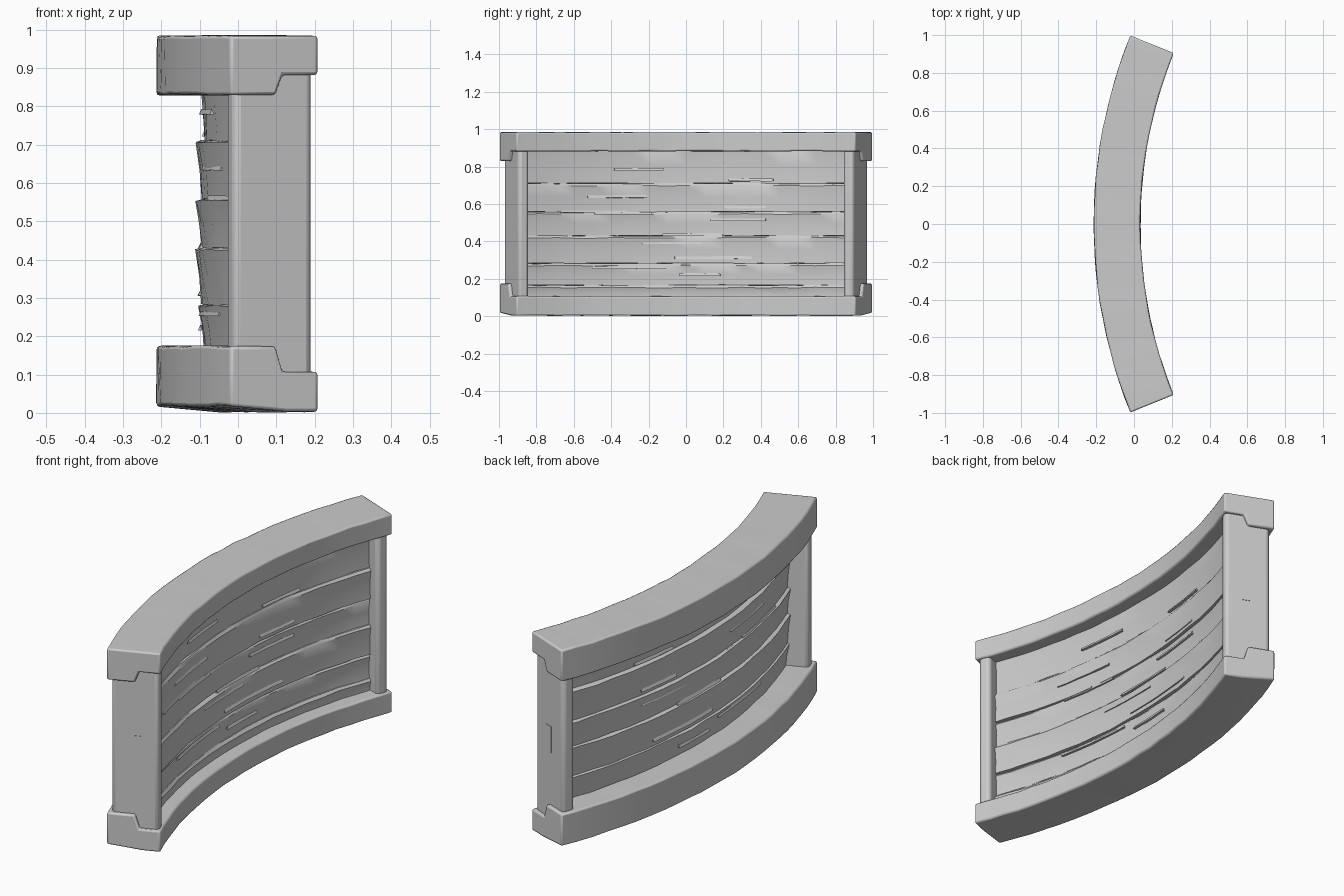
import bpy, bmesh, random
from math import sin, cos, radians

random.seed(4)
CENTRE_X = 2.45      # axis of the curved wall
OUTER, INNER = 2.663, 2.416
END = 22.0           # half angle of the wall in degrees

cube = bpy.data.objects.get("Cube")
if cube:
    bpy.data.objects.remove(cube, do_unlink=True)

wood = bpy.data.materials.new("grey_wood")
wood.use_nodes = True
GREY = (0.6, 0.6, 0.6, 1)
wood.diffuse_color = GREY
bsdf = next(n for n in wood.node_tree.nodes if n.type == 'BSDF_PRINCIPLED')
bsdf.inputs["Base Color"].default_value = GREY
bsdf.inputs["Roughness"].default_value = 0.8


def sweep(name, profile, a0, a1, steps, wobble=0.0, bevel=0.0, segments=2):
    """Sweep a closed (radius, height) profile around the wall axis."""
    bm = bmesh.new()
    rings = []
    for i in range(steps + 1):
        a = radians(a0 + (a1 - a0) * i / steps)
        w = wobble if 0 < i < steps else 0
        ring = []
        for r, z in profile:
            r += random.uniform(-w, w)
            z += random.uniform(-w, w)
            ring.append(bm.verts.new((CENTRE_X - r * cos(a), r * sin(a), z)))
        rings.append(ring)
    n = len(profile)
    for p, q in zip(rings, rings[1:]):
        for j in range(n):
            k = (j + 1) % n
            bm.faces.new((p[j], p[k], q[k], q[j]))
    bm.faces.new(rings[0])
    bm.faces.new(rings[-1])
    bmesh.ops.recalc_face_normals(bm, faces=bm.faces)
    mesh = bpy.data.meshes.new(name)
    bm.to_mesh(mesh)
    bm.free()
    mesh.materials.append(wood)
    ob = bpy.data.objects.new(name, mesh)
    bpy.context.collection.objects.link(ob)
    if bevel:
        mod = ob.modifiers.new("worn_edges", 'BEVEL')
        mod.width, mod.segments = bevel, segments
        mod.limit_method, mod.angle_limit = 'ANGLE', radians(40)
    bpy.ops.object.select_all(action='DESELECT')
    bpy.context.view_layer.objects.active = ob
    ob.select_set(True)
    bpy.ops.object.shade_smooth_by_angle(angle=radians(40))
    return ob


# Heavy curved beams, with a deeper lip on the convex side
sweep("top_rail", [(OUTER, 0.83), (OUTER, 0.984), (INNER, 0.984),
                   (INNER, 0.882), (2.515, 0.882), (2.535, 0.83)],
      -END, END, 24, 0.002, 0.008)
sweep("bottom_rail", [(OUTER, 0.018), (OUTER, 0.174), (2.535, 0.174),
                      (2.515, 0.107), (INNER, 0.107), (INNER, 0.003),
                      (2.5, 0.003)],
      -END, END, 24, 0.002, 0.008)

# End posts with rounded corners and a shallow plate on the outer face
for side, label in ((1, "back"), (-1, "front")):
    sweep(label + "_post", [(2.645, 0.06), (2.645, 0.93),
                            (2.426, 0.93), (2.426, 0.06)],
          side * 20.25, side * 21.6, 1, 0, 0.018, 3)
    sweep(label + "_post_plate", [(2.55, 0.43), (2.55, 0.56),
                                  (2.51, 0.56), (2.51, 0.43)],
          side * 21.5, side * 21.65, 1)

# Horizontal boards: worn, slightly bellied outer and inner faces
heights = [0.09, 0.165, 0.282, 0.43, 0.558, 0.71, 0.9]
outer_lip = [2.545, 2.545, 2.552, 2.552, 2.552, 2.545]
for i, (low, high) in enumerate(zip(heights, heights[1:])):
    mid = (low + high) / 2
    face = outer_lip[i]
    back = 2.482 + 0.008 * (i % 2)
    profile = [(face - 0.007, low + 0.001), (face - 0.002, mid),
               (face + 0.009, high - 0.004), (face - 0.006, high),
               (back + 0.005, high), (back - 0.004, high - 0.012),
               (back + 0.004, mid), (back, low + 0.001)]
    sweep("board_%d" % (i + 1), profile, -20.8, 20.8, 18, 0.0025)

# Raised slivers of grain along both faces of the boards
for i in range(12):
    z = random.uniform(0.2, 0.8)
    start = random.uniform(-18, 8)
    length = random.uniform(5, 10)
    for r in (2.483, 2.549):
        sweep("grain_sliver_%d" % (i + 1),
              [(r - 0.006, z), (r, z + 0.014), (r + 0.006, z)],
              start, start + length, 5, 0.001)
